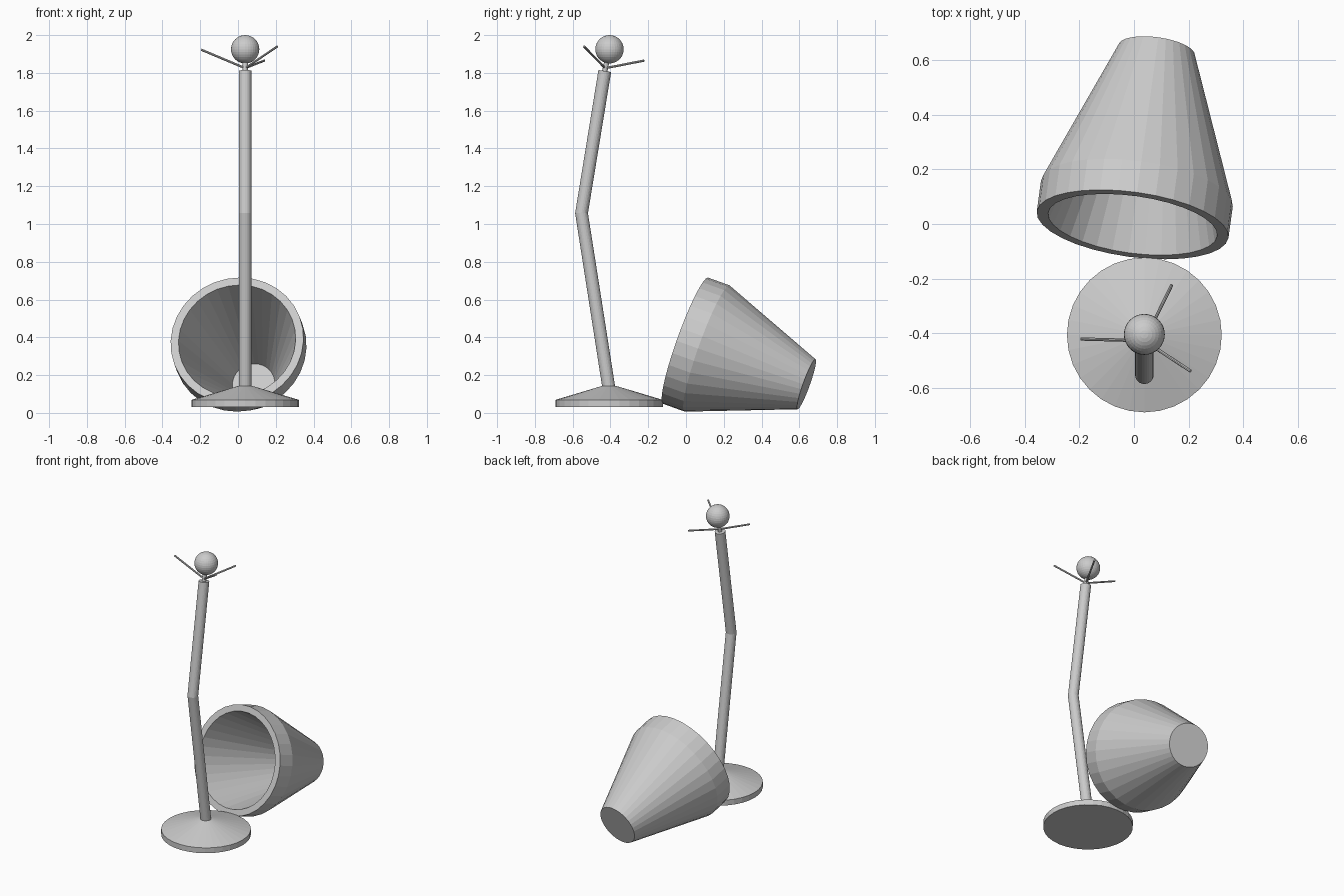
import bpy, bmesh, math
from mathutils import Vector

if "Cube" in bpy.data.objects:
    bpy.data.objects.remove(bpy.data.objects["Cube"])


def lathe(name, profile, origin, axis, sides=32):
    """Revolve (radius, height) points around an axis; both ends are capped."""
    bm = bmesh.new()
    rings = []
    for r, h in profile:
        rings.append([bm.verts.new((r * math.cos(2 * math.pi * i / sides),
                                    r * math.sin(2 * math.pi * i / sides), h))
                      for i in range(sides)])
    for a, b in zip(rings, rings[1:]):
        for i in range(sides):
            j = (i + 1) % sides
            bm.faces.new((a[i], a[j], b[j], b[i]))
    bm.faces.new(rings[0])
    bm.faces.new(rings[-1])
    bmesh.ops.recalc_face_normals(bm, faces=bm.faces)
    mesh = bpy.data.meshes.new(name)
    bm.to_mesh(mesh)
    bm.free()
    ob = bpy.data.objects.new(name, mesh)
    ob.location = origin
    ob.rotation_mode = 'QUATERNION'
    ob.rotation_quaternion = Vector(axis).to_track_quat('Z', 'Y')
    bpy.context.collection.objects.link(ob)
    return ob


def tube(name, points, radius, resolution):
    """Round capped rod along a polyline."""
    curve = bpy.data.curves.new(name, 'CURVE')
    curve.dimensions = '3D'
    curve.bevel_depth = radius
    curve.bevel_resolution = resolution
    curve.use_fill_caps = True
    spline = curve.splines.new('POLY')
    spline.points.add(len(points) - 1)
    for p, co in zip(spline.points, points):
        p.co = (*co, 1)
    spline.use_smooth = False
    ob = bpy.data.objects.new(name, curve)
    bpy.context.collection.objects.link(ob)
    return ob


X = 0.038  # centre line of the stand

# weighted foot: short disc with a shallow cone on top
lathe("base", [(0.284, 0), (0.284, 0.037), (0.036, 0.111)],
      (X, -0.407, 0.032), (0, 0, 1))

# bent pole with an elbow halfway
top = (X, -0.43, 1.81)
tube("pole", [(X, -0.405, 0.11), (X, -0.553, 1.057), top], 0.034, 10)

# bulb and its socket
bulb_centre = (X, -0.405, 1.925)
tube("bulb_socket", [top, bulb_centre], 0.014, 4)
bpy.ops.mesh.primitive_uv_sphere_add(segments=32, ring_count=16, radius=0.075,
                                     location=bulb_centre)
bpy.context.object.name = "bulb"

# three shade-holder wires
for i, end in enumerate([(-0.195, -0.422, 1.923), (0.208, -0.54, 1.94),
                         (0.139, -0.223, 1.865)]):
    tube(f"holder_wire_{i + 1}", [(X, -0.428, 1.825), end], 0.006, 2)

# fallen hollow shade: outer wall from the narrow end to the rim, then inside
rim = Vector((-0.005, -0.002, 0.382))
end = Vector((0.083, 0.638, 0.152))
length = (end - rim).length
lathe("shade", [(0.141, length), (0.355, 0.122), (0.355, 0),
                (0.313, 0), (0.113, length - 0.005)],
      rim, end - rim)
